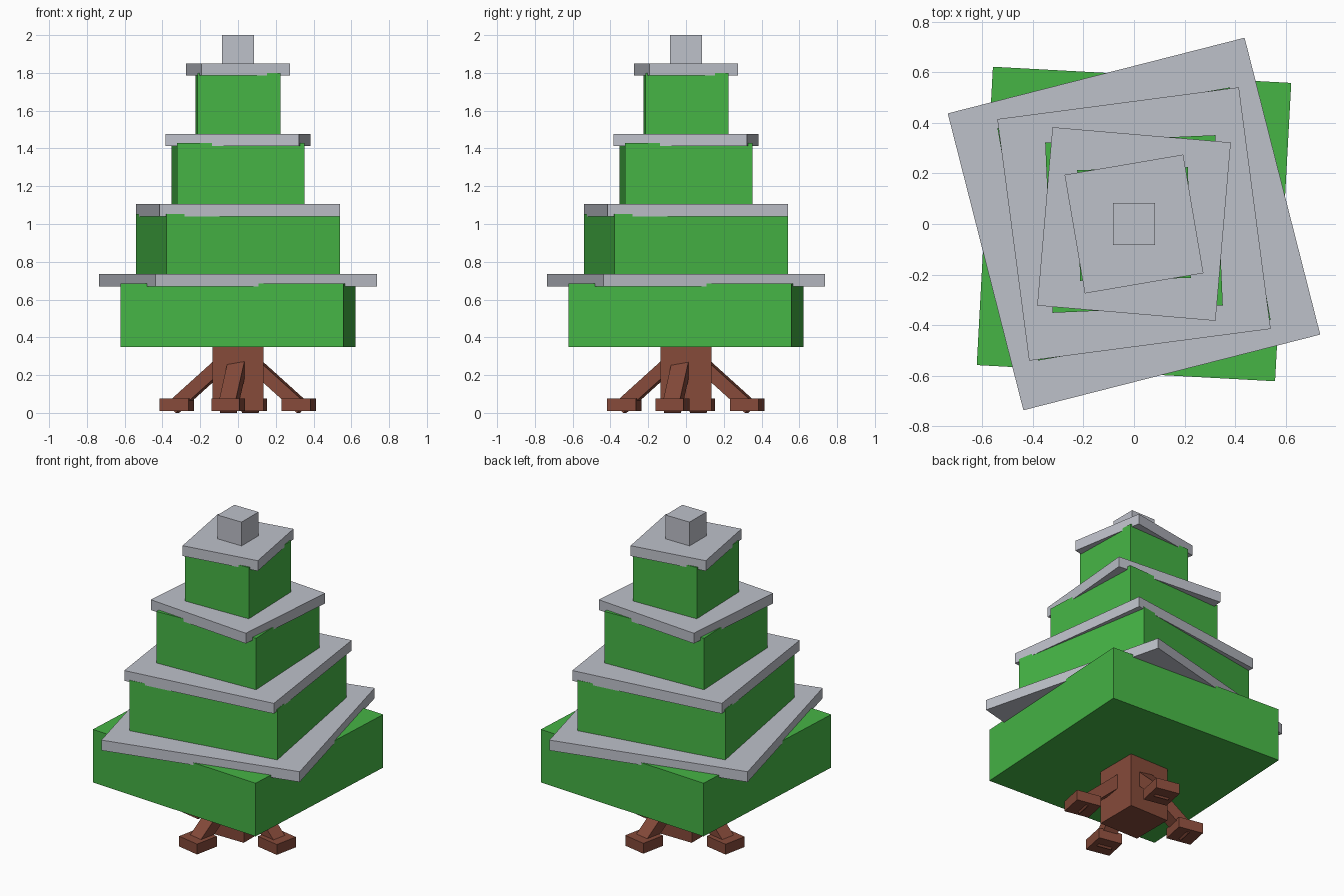
import bpy
from math import radians, cos, sin
from mathutils import Matrix

cube = bpy.data.objects.get("Cube")
if cube:
    bpy.data.objects.remove(cube, do_unlink=True)


def make_material(name, rgb):
    mat = bpy.data.materials.new(name)
    mat.use_nodes = True
    mat.diffuse_color = (*rgb, 1)
    mat.node_tree.nodes["Principled BSDF"].inputs["Base Color"].default_value = (*rgb, 1)
    return mat


green = make_material("leaf_green", (0.061, 0.462, 0.060))
snow = make_material("snow_grey", (0.515, 0.533, 0.591))
brown = make_material("bark_brown", (0.238, 0.069, 0.042))


def box(name, size, matrix, mat):
    """Box of the given size, placed by a matrix."""
    bpy.ops.mesh.primitive_cube_add(size=1)
    obj = bpy.context.object
    obj.name = name
    obj.data.transform(matrix @ Matrix.Diagonal((*size, 1)))
    obj.data.materials.append(mat)
    return obj


def slab(name, half, bottom, top, yaw, mat):
    """Upright square block turned about the centre line."""
    place = Matrix.Translation((0, 0, (bottom + top) / 2)) @ Matrix.Rotation(radians(yaw), 4, "Z")
    return box(name, (half * 2, half * 2, top - bottom), place, mat)


# Trunk
slab("trunk", 0.135, 0.01, 0.36, 0, brown)

# Twisted foliage tiers, each with a snow sheet: half side, bottom, top, yaw
tiers = [
    ((0.591, 0.35, 0.685, -3.1), (0.606, 0.67, 0.735, 14.3)),
    ((0.467, 0.73, 1.052, 9.9), (0.482, 1.04, 1.105, 7.5)),
    ((0.337, 1.10, 1.43, 2.5), (0.354, 1.412, 1.477, -4.9)),
    ((0.219, 1.47, 1.80, 1.5), (0.238, 1.785, 1.85, 9.7)),
]
for i, (leaf, sheet) in enumerate(tiers, 1):
    slab(f"foliage_tier_{i}", *leaf, green)
    slab(f"snow_sheet_{i}", *sheet, snow)
slab("snow_tip", 0.084, 1.84, 2.0, 0, snow)

# Roots: a sloping beam ending in a flat foot, four around the trunk
slope = radians(41.5)
beam_length = 0.37
for name, heading, shift in (("left", 0, -0.006), ("back", 90, 0), ("right", 180, 0), ("front", 270, 0.015)):
    turn = Matrix.Rotation(radians(heading - 11.5), 4, "Z") @ Matrix.Translation((0, shift, 0))
    box(f"{name}_root_foot", (0.155, 0.15, 0.065), turn @ Matrix.Translation((0.33, 0, 0.0425)), brown)
    middle = (0.351 - cos(slope) * beam_length / 2, 0, 0.026 + sin(slope) * beam_length / 2)
    tilt = Matrix.Translation(middle) @ Matrix.Rotation(slope, 4, "Y")
    box(f"{name}_root_beam", (beam_length, 0.09, 0.07), turn @ tilt, brown)
